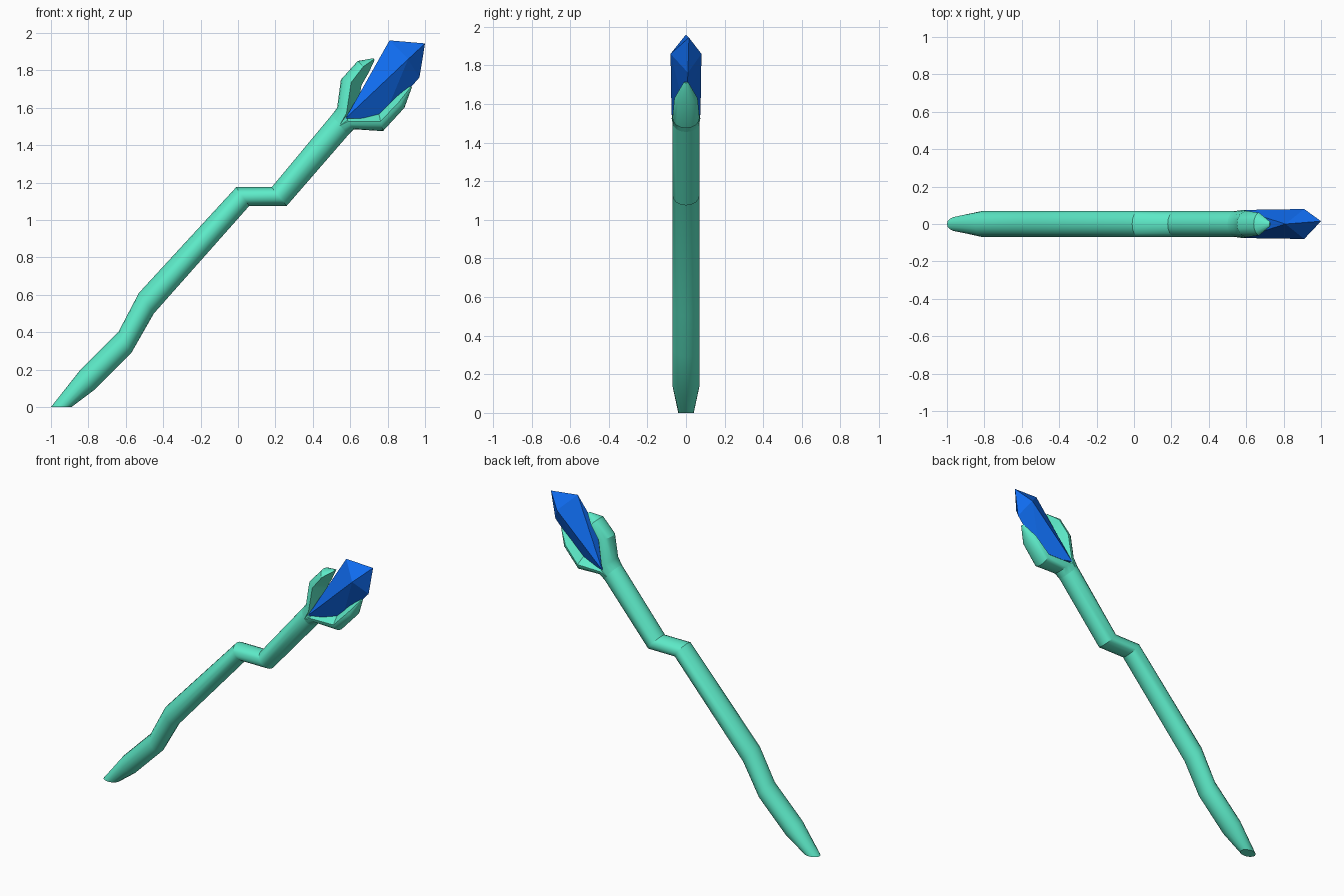
import bpy, bmesh, math
from mathutils import Vector

if "Cube" in bpy.data.objects:
    bpy.data.objects.remove(bpy.data.objects["Cube"])


def material(name, rgb):
    m = bpy.data.materials.new(name)
    m.diffuse_color = (*rgb, 1)
    m.use_nodes = True
    m.node_tree.nodes["Principled BSDF"].inputs["Base Color"].default_value = m.diffuse_color
    return m


GREEN = material("jade", (0.11, 0.83, 0.58))
BLUE = material("blue_crystal", (0.005, 0.15, 0.87))


def finish(bm, name, mat, smooth):
    bmesh.ops.recalc_face_normals(bm, faces=bm.faces)
    me = bpy.data.meshes.new(name)
    bm.to_mesh(me)
    bm.free()
    ob = bpy.data.objects.new(name, me)
    bpy.context.collection.objects.link(ob)
    me.materials.append(mat)
    if smooth:
        bpy.ops.object.select_all(action='DESELECT')
        ob.select_set(True)
        bpy.context.view_layer.objects.active = ob
        bpy.ops.object.shade_smooth_by_angle(angle=math.radians(30))
    return ob


def loft(name, rings, section):
    """Skin rings given as (outer x, outer z, inner x, inner z, half width)."""
    bm = bmesh.new()
    loops = []
    for ox, oz, ix, iz, w in rings:
        mid = Vector(((ox + ix) / 2, 0, (oz + iz) / 2))
        arm = Vector((ox, 0, oz)) - mid
        loops.append([bm.verts.new(mid + arm * a + Vector((0, w * b, 0)))
                      for a, b in section])
    n = len(section)
    for lo, hi in zip(loops, loops[1:]):
        for i in range(n):
            j = (i + 1) % n
            bm.faces.new((lo[i], lo[j], hi[j], hi[i]))
    bm.faces.new(loops[0])
    bm.faces.new(loops[-1])
    return finish(bm, name, GREEN, True)


circle = [(math.cos(t * math.pi / 8), math.sin(t * math.pi / 8)) for t in range(16)]
# Prongs are round outside and wedge shaped on the side gripping the crystal
wedge = [(math.cos(t * math.pi / 8), math.sin(t * math.pi / 8)) for t in range(-4, 5)] + [(-1, 0)]

# Crooked shaft
loft("staff_shaft", [
    (-1.00, 0.00, -0.89, 0.00, 0.04),
    (-0.85, 0.19, -0.77, 0.09, 0.07),
    (-0.64, 0.40, -0.57, 0.29, 0.07),
    (-0.53, 0.61, -0.45, 0.50, 0.07),
    (-0.01, 1.175, 0.06, 1.075, 0.07),
    (0.18, 1.175, 0.26, 1.075, 0.07),
    (0.50, 1.56, 0.59, 1.455, 0.07),
    (0.54, 1.60, 0.62, 1.49, 0.07)], circle)

# Two prongs holding the crystal
loft("upper_prong", [
    (0.50, 1.56, 0.59, 1.46, 0.07),
    (0.53, 1.60, 0.63, 1.54, 0.075),
    (0.55, 1.75, 0.66, 1.72, 0.07),
    (0.64, 1.85, 0.70, 1.79, 0.06),
    (0.725, 1.865, 0.73, 1.855, 0.012)], wedge)
loft("lower_prong", [
    (0.59, 1.455, 0.50, 1.555, 0.07),
    (0.62, 1.485, 0.56, 1.57, 0.075),
    (0.775, 1.475, 0.75, 1.58, 0.07),
    (0.89, 1.60, 0.83, 1.66, 0.06),
    (0.93, 1.71, 0.92, 1.715, 0.012)], wedge)

# Faceted crystal
bm = bmesh.new()
points = [(1.0, 0.015, 1.944), (0.81, 0, 1.96), (0.97, 0.01, 1.762), (0.778, 0, 1.543)]
for s in (-1, 1):
    points += [(0.575, s * 0.075, 1.543), (0.91, s * 0.08, 1.86)]
for p in points:
    bm.verts.new(p)
bmesh.ops.convex_hull(bm, input=bm.verts)
finish(bm, "crystal", BLUE, False)
